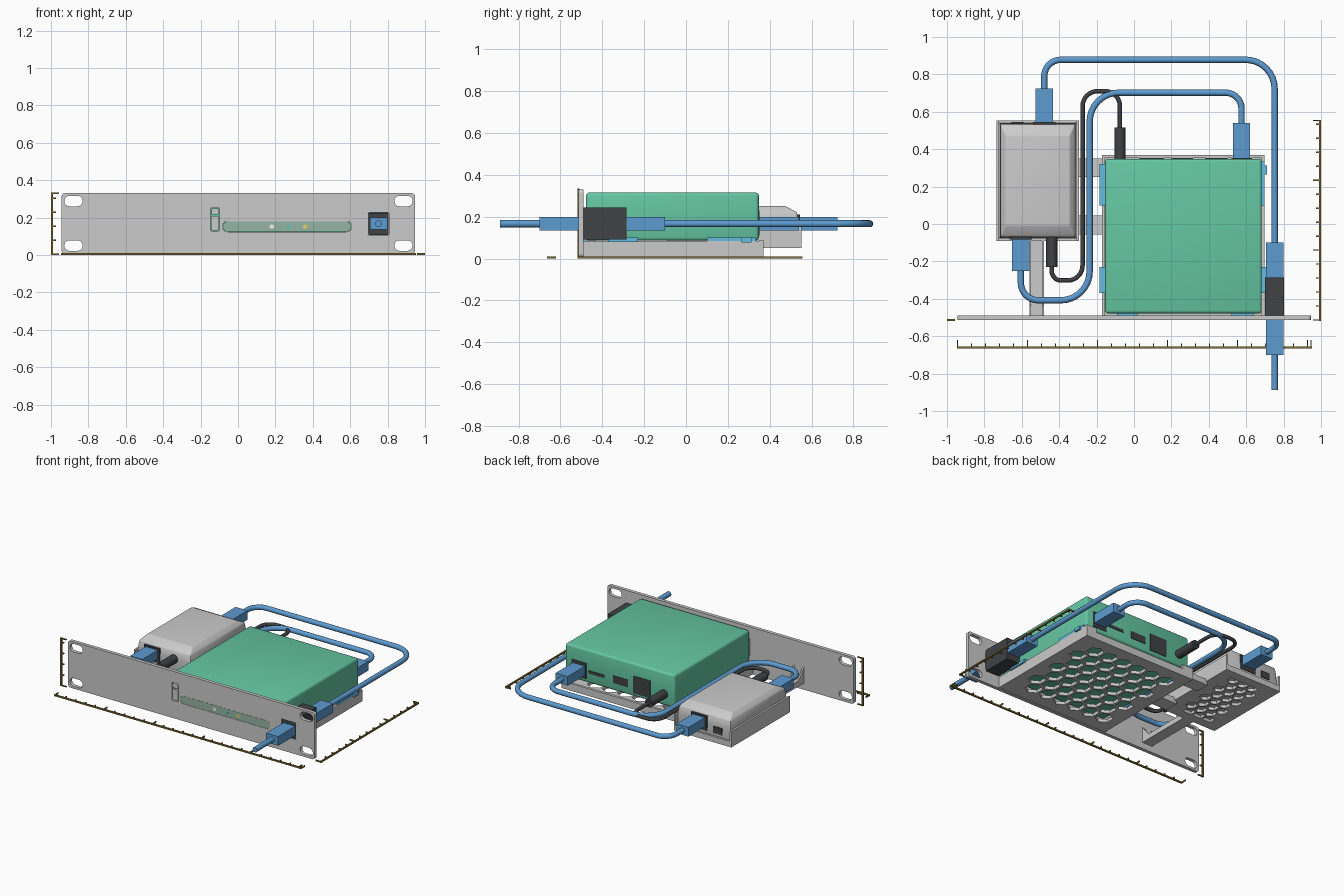
import bpy, bmesh, math
from mathutils import Vector

if "Cube" in bpy.data.objects:
    bpy.data.objects.remove(bpy.data.objects["Cube"])


def mat(name, col):
    m = bpy.data.materials.new(name)
    m.diffuse_color = (*col, 1)
    m.use_nodes = True
    m.node_tree.nodes["Principled BSDF"].inputs["Base Color"].default_value = m.diffuse_color
    return m


BLUE = mat("cable_blue", (0.11, 0.33, 0.64))
GREEN = mat("case_green", (0.13, 0.57, 0.37))
DARK = mat("dark_plastic", (0.05, 0.055, 0.06))
BROWN = mat("ruler_brown", (0.22, 0.15, 0.03))
CYAN = mat("clip_cyan", (0.13, 0.5, 0.75))
STRIP = mat("light_strip", (0.3, 0.46, 0.38))
WHITE = mat("led_white", (0.9, 0.9, 0.85))
YELLOW = mat("led_yellow", (0.75, 0.65, 0.1))


def finish(bm, name, m=None):
    bmesh.ops.recalc_face_normals(bm, faces=bm.faces)
    me = bpy.data.meshes.new(name)
    bm.to_mesh(me)
    bm.free()
    ob = bpy.data.objects.new(name, me)
    bpy.context.collection.objects.link(ob)
    if m:
        me.materials.append(m)
    return ob


def add_box(bm, x0, x1, y0, y1, z0, z1):
    vs = bmesh.ops.create_cube(bm, size=1)["verts"]
    for v in vs:
        v.co = ((x1 if v.co.x > 0 else x0), (y1 if v.co.y > 0 else y0), (z1 if v.co.z > 0 else z0))


def boxes(name, specs, m=None, bevel=0):
    bm = bmesh.new()
    for s in specs:
        add_box(bm, *s)
    if bevel:
        bmesh.ops.bevel(bm, geom=bm.edges[:], offset=bevel, segments=3, profile=0.5, affect='EDGES')
    ob = finish(bm, name, m)
    if bevel:
        smooth(ob)
    return ob


def smooth(ob):
    bpy.ops.object.select_all(action='DESELECT')
    ob.select_set(True)
    bpy.context.view_layer.objects.active = ob
    bpy.ops.object.shade_smooth_by_angle(angle=math.radians(35))


def add_prism(bm, pts, d):
    f = bm.faces.new([bm.verts.new(p) for p in pts])
    r = bmesh.ops.extrude_face_region(bm, geom=[f])
    bmesh.ops.translate(bm, verts=[g for g in r["geom"] if isinstance(g, bmesh.types.BMVert)], vec=d)


def add_rrect(bm, cx, cz, w, h, r, y0, y1, n=6):
    # rounded rectangle in the xz plane, extruded along y
    pts = []
    for i, (sx, sz) in enumerate([(1, 1), (-1, 1), (-1, -1), (1, -1)]):
        for k in range(n + 1):
            a = math.pi / 2 * (i + k / n)
            pts.append((cx + sx * (w / 2 - r) + r * math.cos(a), y0, cz + sz * (h / 2 - r) + r * math.sin(a)))
    add_prism(bm, pts, (0, y1 - y0, 0))


def cut(ob, cutter_bm):
    c = finish(cutter_bm, "cutter")
    c.hide_render = True
    md = ob.modifiers.new("cut", 'BOOLEAN')
    md.object, md.operation, md.solver = c, 'DIFFERENCE', 'EXACT'
    bpy.context.view_layer.objects.active = ob
    bpy.ops.object.modifier_apply(modifier="cut")
    bpy.data.objects.remove(c)


# Front rack panel with mounting slots and cut-outs
bm = bmesh.new()
add_rrect(bm, 0.002, 0.168, 1.89, 0.324, 0.018, -0.514, -0.49)
panel = finish(bm, "front_panel")
bm = bmesh.new()
for x in (-0.88, 0.885):
    for z in (0.05, 0.288):
        add_rrect(bm, x, z, 0.098, 0.056, 0.0275, -0.6, -0.4)
add_rrect(bm, 0.75, 0.167, 0.112, 0.118, 0.001, -0.6, -0.4)
add_rrect(bm, -0.123, 0.19, 0.05, 0.124, 0.01, -0.6, -0.4)
add_rrect(bm, 0.262, 0.152, 0.69, 0.056, 0.0275, -0.6, -0.4)
cut(panel, bm)
bm = bmesh.new()
add_rrect(bm, 0.262, 0.152, 0.688, 0.054, 0.0265, -0.5135, -0.4905)
finish(bm, "light_strip", STRIP)
bm = bmesh.new()
add_rrect(bm, -0.123, 0.17, 0.042, 0.076, 0.007, -0.513, -0.491)
add_rrect(bm, -0.123, 0.232, 0.04, 0.034, 0.007, -0.511, -0.491)
finish(bm, "button_tab")
for name, x, m in (("led_left", 0.18, WHITE), ("led_middle", 0.27, GREEN), ("led_right", 0.36, YELLOW)):
    bm = bmesh.new()
    add_rrect(bm, x, 0.152, 0.024, 0.024, 0.0119, -0.5145, -0.505)
    finish(bm, name, m)


# Honeycomb trays
def honeycomb(name, x0, x1, y0, y1, z0, z1, border, pitch, rad):
    a0, a1, b0, b1 = x0 + border, x1 - border, y0 + border, y1 - border
    core = boxes(name + "_mesh", [(a0, a1, b0, b1, z0, z1)])
    bm = bmesh.new()
    row = pitch * math.sqrt(3) / 2
    ny = int((b1 - b0 - 0.5 * pitch) / row) + 1
    nx = int((a1 - a0) / pitch)
    for j in range(ny):
        for i in range(nx):
            cx = (a0 + a1) / 2 + (i - (nx - 1) / 2 + (0.25 if j % 2 else -0.25)) * pitch
            cy = (b0 + b1) / 2 + (j - (ny - 1) / 2) * row
            pts = [(cx + rad * math.sin(k * math.pi / 3), cy + rad * math.cos(k * math.pi / 3), z0 - 0.05)
                   for k in range(6)]
            add_prism(bm, pts, (0, 0, z1 - z0 + 0.1))
    cut(core, bm)
    boxes(name + "_frame", [(x0, a0, y0, y1, z0, z1), (a1, x1, y0, y1, z0, z1),
                            (a0, a1, y0, b0, z0, z1), (a0, a1, b1, y1, z0, z1)])


honeycomb("main_tray", -0.172, 0.697, -0.49, 0.37, 0.01, 0.032, 0.06, 0.115, 0.057)
honeycomb("side_tray", -0.735, -0.295, -0.09, 0.553, 0.05, 0.07, 0.065, 0.078, 0.038)
boxes("main_tray_walls", [(-0.172, -0.158, -0.49, 0.37, 0.03, 0.085), (0.683, 0.697, -0.49, 0.37, 0.03, 0.085),
                          (-0.17, 0.695, 0.352, 0.37, 0.03, 0.06),
                          (-0.172, -0.09, 0.352, 0.37, 0.03, 0.09), (0.62, 0.697, 0.352, 0.37, 0.03, 0.09)])
boxes("side_tray_walls", [(-0.735, -0.722, -0.09, 0.553, 0.065, 0.16), (-0.308, -0.295, -0.09, 0.553, 0.065, 0.16),
                          (-0.735, -0.295, 0.54, 0.553, 0.065, 0.09), (-0.735, -0.295, -0.09, -0.078, 0.065, 0.09)])
boxes("tray_bridges", [(-0.31, -0.16, 0.25, 0.35, 0.03, 0.07), (-0.31, -0.16, -0.055, 0.045, 0.03, 0.07)])

# Support arm from the panel to the side tray, with gussets
bm = bmesh.new()
add_box(bm, -0.56, -0.48, -0.495, -0.08, 0.05, 0.065)
for x in (-0.56, -0.49):
    add_prism(bm, [(x, -0.492, 0.05), (x, -0.08, 0.05), (x, -0.08, 0.085), (x, -0.43, 0.085), (x, -0.492, 0.16)],
              (0.01, 0, 0))
finish(bm, "support_arm")

# Green device with clips and rear ports
boxes("green_case", [(-0.155, 0.683, -0.478, 0.348, 0.086, 0.316)], GREEN, 0.016)
boxes("case_clips", [(-0.185, -0.15, 0.1, 0.32, 0.08, 0.102), (-0.185, -0.15, -0.37, -0.23, 0.08, 0.102),
                     (0.68, 0.697, 0.1, 0.335, 0.082, 0.102), (0.68, 0.71, 0.265, 0.312, 0.078, 0.1),
                     (0.68, 0.708, -0.37, -0.23, 0.08, 0.1), (-0.09, 0.02, -0.49, -0.47, 0.08, 0.1),
                     (0.52, 0.64, -0.49, -0.47, 0.08, 0.1)], CYAN)
boxes("green_case_ports", [(0.52, 0.63, 0.34, 0.352, 0.11, 0.22), (0.38, 0.5, 0.34, 0.352, 0.155, 0.175),
                           (0.2, 0.315, 0.34, 0.352, 0.14, 0.19), (0.03, 0.16, 0.34, 0.352, 0.11, 0.23)], DARK)

# Grey device with bevelled lid
bm = bmesh.new()
rings = []
for z, ix, iy in ((0.07, 0, 0), (0.18, 0.003, 0.003), (0.222, 0.008, 0.01), (0.252, 0.034, 0.068)):
    x0, x1, y0, y1 = -0.72 + ix, -0.31 - ix, -0.076 + iy, 0.54 - iy
    rings.append([bm.verts.new((x, y, z)) for x, y in ((x0, y0), (x1, y0), (x1, y1), (x0, y1))])
for a, b in zip(rings, rings[1:]):
    for i in range(4):
        bm.faces.new((a[i], a[(i + 1) % 4], b[(i + 1) % 4], b[i]))
bm.faces.new(rings[0])
bm.faces.new(rings[-1])
bmesh.ops.bevel(bm, geom=bm.edges[:], offset=0.006, segments=2, profile=0.5, affect='EDGES')
smooth(finish(bm, "grey_case"))
boxes("grey_case_ports", [(-0.54, -0.42, 0.53, 0.545, 0.11, 0.21), (-0.655, -0.59, 0.53, 0.545, 0.11, 0.155),
                          (-0.665, -0.545, -0.082, -0.07, 0.11, 0.21)], DARK)

# Coupler in the panel, and network plugs
boxes("panel_coupler", [(0.7, 0.802, -0.5, -0.285, 0.092, 0.244), (0.695, 0.805, -0.512, -0.495, 0.11, 0.225)], DARK)
CZ = 0.167
for name, x, y0, y1 in (("plug_front", 0.752, -0.7, -0.505), ("plug_coupler_rear", 0.752, -0.29, -0.1),
                        ("plug_green_case", 0.575, 0.345, 0.54), ("plug_grey_rear", -0.48, 0.53, 0.725),
                        ("plug_grey_front", -0.605, -0.25, -0.07)):
    boxes(name, [(x - 0.046, x + 0.046, y0, y1, CZ - 0.032, CZ + 0.032)], BLUE)


# Cables: corner paths with rounded bends
def cable(name, corners, rad, bend, m):
    c = [Vector((x, y, CZ)) for x, y in corners]
    pts = [c[0]]
    for p, q, s in zip(c, c[1:], c[2:]):
        u, w = (p - q).normalized(), (s - q).normalized()
        r = min(bend, (p - q).length * 0.499, (s - q).length * 0.499)
        o = q + (u + w) * r
        for k in range(9):
            t = math.pi / 2 * k / 8
            pts.append(o - w * r * math.cos(t) - u * r * math.sin(t))
    pts.append(c[-1])
    cu = bpy.data.curves.new(name, 'CURVE')
    cu.dimensions = '3D'
    cu.bevel_depth, cu.bevel_resolution, cu.use_fill_caps = rad, 4, True
    sp = cu.splines.new('POLY')
    sp.points.add(len(pts) - 1)
    for P, v in zip(sp.points, pts):
        P.co = (*v, 1)
    cu.materials.append(m)
    ob = bpy.data.objects.new(name, cu)
    bpy.context.collection.objects.link(ob)
    bpy.ops.object.select_all(action='DESELECT')
    ob.select_set(True)
    bpy.context.view_layer.objects.active = ob
    bpy.ops.object.convert(target='MESH')
    smooth(bpy.context.view_layer.objects.active)


cable("cable_front", [(0.752, -0.69), (0.752, -0.888)], 0.018, 0, BLUE)
cable("cable_outer", [(0.752, -0.11), (0.752, 0.878), (-0.48, 0.878), (-0.48, 0.7)], 0.017, 0.155, BLUE)
cable("cable_inner", [(0.575, 0.53), (0.575, 0.702), (-0.237, 0.702), (-0.237, -0.408), (-0.605, -0.408),
                      (-0.605, -0.22)], 0.017, 0.155, BLUE)
cable("power_cable", [(-0.075, 0.5), (-0.075, 0.71), (-0.275, 0.71), (-0.275, -0.302), (-0.44, -0.302),
                      (-0.44, -0.2)], 0.012, 0.08, DARK)
cable("power_plug_green", [(-0.075, 0.345), (-0.075, 0.515)], 0.03, 0, DARK)
cable("power_plug_grey", [(-0.44, -0.07), (-0.44, -0.23)], 0.03, 0, DARK)


# Measuring rulers along width, depth and height
def ruler(name, length, origin, axis, tick_axis, other):
    A, T, O = Vector(axis), Vector(tick_axis), Vector(other)
    bm = bmesh.new()

    def bar(a0, a1, t0, t1):
        p = Vector(origin) + A * a0 + T * t0
        q = Vector(origin) + A * a1 + T * t1 + O * 0.01
        add_box(bm, *[v for i in range(3) for v in (min(p[i], q[i]), max(p[i], q[i]))])
    bar(-0.004, length + 0.004, 0, 0.01)
    n = int(length / 0.0748)
    for i in range(n + 1):
        bar(i * 0.0748 - 0.003, i * 0.0748 + 0.003, 0.01, 0.044 if i % 5 == 0 else 0.026)
    bar(length - 0.003, length + 0.003, 0.01, 0.044)
    finish(bm, name, BROWN)


ruler("width_ruler", 1.89, (-0.943, -0.665, 0), (1, 0, 0), (0, 1, 0), (0, 0, 1))
ruler("depth_ruler", 1.067, (1, -0.514, 0), (0, 1, 0), (-1, 0, 0), (0, 0, 1))
ruler("height_ruler", 0.326, (-1, -0.519, 0.004), (0, 0, 1), (1, 0, 0), (0, 1, 0))
